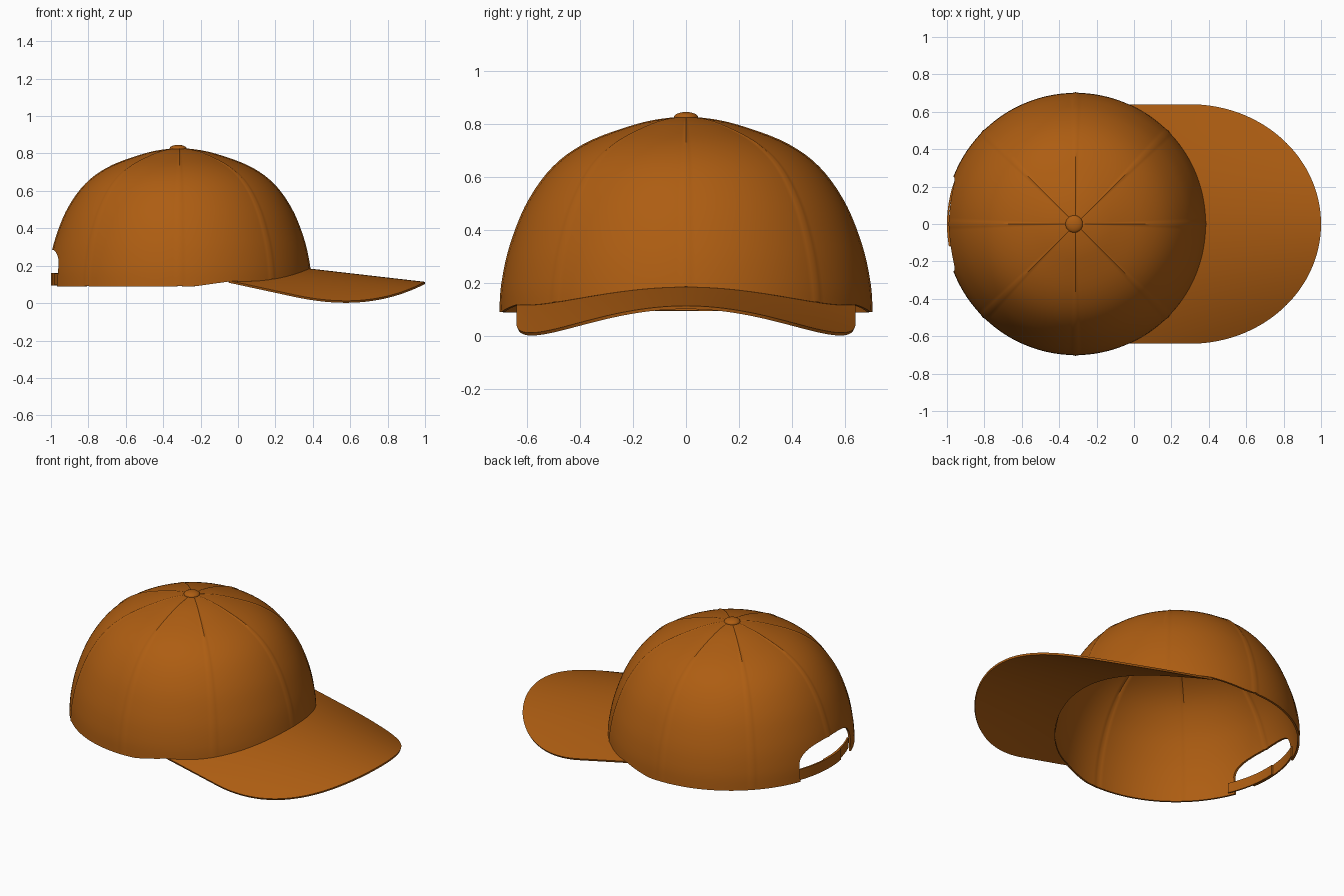
import bpy, bmesh, math

if "Cube" in bpy.data.objects:
    bpy.data.objects.remove(bpy.data.objects["Cube"])

CX = -0.312          # crown axis
mat = bpy.data.materials.new("orange_cloth")
mat.diffuse_color = (0.42, 0.11, 0.006, 1)
mat.use_nodes = True
mat.node_tree.nodes["Principled BSDF"].inputs["Base Color"].default_value = mat.diffuse_color


def finish(ob, angle=40):
    ob.data.materials.append(mat)
    bpy.ops.object.select_all(action='DESELECT')
    ob.select_set(True)
    bpy.context.view_layer.objects.active = ob
    for m in list(ob.modifiers):
        bpy.ops.object.modifier_apply(modifier=m.name)
    bpy.ops.object.shade_smooth_by_angle(angle=math.radians(angle))


def grid_object(name, rows, thickness=0):
    """Skin rows of points into a sheet, weld it and give it thickness."""
    bm = bmesh.new()
    vs = [[bm.verts.new(p) for p in row] for row in rows]
    for a, b in zip(vs, vs[1:]):
        for j in range(len(a) - 1):
            bm.faces.new((a[j], a[j + 1], b[j + 1], b[j]))
    bmesh.ops.remove_doubles(bm, verts=bm.verts, dist=1e-5)
    me = bpy.data.meshes.new(name)
    bm.to_mesh(me)
    bm.free()
    ob = bpy.data.objects.new(name, me)
    bpy.context.collection.objects.link(ob)
    if thickness:
        s = ob.modifiers.new("thickness", 'SOLIDIFY')
        s.thickness, s.offset = thickness, -1
    return ob


# Crown side profile (radius, height), smoothed as a Catmull-Rom curve
PROF = [(0.702, 0.0), (0.701, 0.09), (0.693, 0.2), (0.662, 0.34), (0.598, 0.5),
        (0.5, 0.637), (0.37, 0.73), (0.19, 0.797), (0.07, 0.822), (0, 0.826), (-0.07, 0.822)]


def profile(t):
    i = min(int(t), 7)
    f = t - i
    p = PROF[i:i + 4]
    return [0.5 * (2 * b + (c - a) * f + (2 * a - 5 * b + 4 * c - d) * f * f
                   + (3 * b - a - 3 * c + d) * f ** 3) for a, b, c, d in zip(*p)]


def brim_z(x, y):
    return 0.185 - 0.115 * (x - 0.38) - (0.29 + 0.25 * x) * y * y


def rim_z(ang):
    x, y = CX + 0.695 * math.cos(ang), 0.695 * math.sin(ang)
    if x > -0.03:
        return brim_z(x, y)
    edge = brim_z(-0.03, 0.635)
    return 0.09 + (edge - 0.09) * max(0, 1 - (-0.03 - x) / 0.2)


# Crown shell with raised panel seams
N, R = 240, 36
columns = []
for j in range(N + 1):
    ang = 2 * math.pi * (j % N) / N
    zb, t0 = rim_z(ang), 0.0
    lo, hi = 0.0, 3.0
    for _ in range(30):
        t0 = (lo + hi) / 2
        lo, hi = (t0, hi) if profile(t0)[1] < zb else (lo, t0)
    col = []
    for i in range(R + 1):
        r, z = profile(t0 + (8 - t0) * i / R)
        if j % (N // 8) == 0 and 0 < r:
            r += 0.004 * min(1, r / 0.3)
            z += 0.002 * min(1, r / 0.1)
        r = max(r, 0) if i < R else 0
        col.append((CX + r * math.cos(ang), r * math.sin(ang), z))
    columns.append(col)
crown = grid_object("crown", list(zip(*columns)), 0.012)

# Arched back opening
arch = [(0.25, -0.1)]
for k in range(25):
    a = math.pi * k / 24
    c, s = math.cos(a), abs(math.sin(a))
    arch.append((0.25 * math.copysign(abs(c) ** 0.75, c), 0.17 + 0.115 * s ** 0.75))
arch.append((-0.25, -0.1))
bm = bmesh.new()
face = bm.faces.new([bm.verts.new((-1.2, y, z)) for y, z in arch])
ext = bmesh.ops.extrude_face_region(bm, geom=[face])
bmesh.ops.translate(bm, vec=(0.5, 0, 0),
                    verts=[g for g in ext["geom"] if isinstance(g, bmesh.types.BMVert)])
bmesh.ops.recalc_face_normals(bm, faces=bm.faces)
me = bpy.data.meshes.new("opening_cutter")
bm.to_mesh(me)
bm.free()
cutter = bpy.data.objects.new("opening_cutter", me)
bpy.context.collection.objects.link(cutter)
cutter.hide_render = True
cut = crown.modifiers.new("back_opening", 'BOOLEAN')
cut.operation, cut.solver, cut.object = 'DIFFERENCE', 'EXACT', cutter
finish(crown)
bpy.data.objects.remove(cutter)

# Curved brim, from the crown rim out to a rounded edge
rows = []
for k in range(73):
    a = math.pi * (k / 72 - 0.5)
    y = 0.64 * math.sin(a)
    x0 = CX + math.sqrt(0.692 ** 2 - y * y)
    x1 = 0.3 + 0.7 * math.cos(a)
    row = []
    for i in range(25):
        x = x0 + (x1 - x0) * i / 24
        row.append((x, y, brim_z(x, y)))
    rows.append(row)
finish(grid_object("brim", rows, 0.012))


# Two overlapping halves of the back strap
def strap(name, a0, a1, r, z0, z1):
    angs = [math.radians(a0 + (a1 - a0) * k / 24) for k in range(25)]
    finish(grid_object(name, [[(CX + r * math.cos(a), r * math.sin(a), z) for a in angs]
                              for z in (z0, z1)], 0.009))


strap("strap_outer", 156, 190, 0.688, 0.094, 0.16)
strap("strap_inner", 176, 204, 0.679, 0.096, 0.158)

# Top button
bpy.ops.mesh.primitive_uv_sphere_add(segments=32, ring_count=16, location=(-0.32, 0, 0.826))
button = bpy.context.object
button.name = "top_button"
button.scale = (0.046, 0.046, 0.02)
bpy.ops.object.transform_apply(location=False, rotation=False, scale=True)
finish(button)
